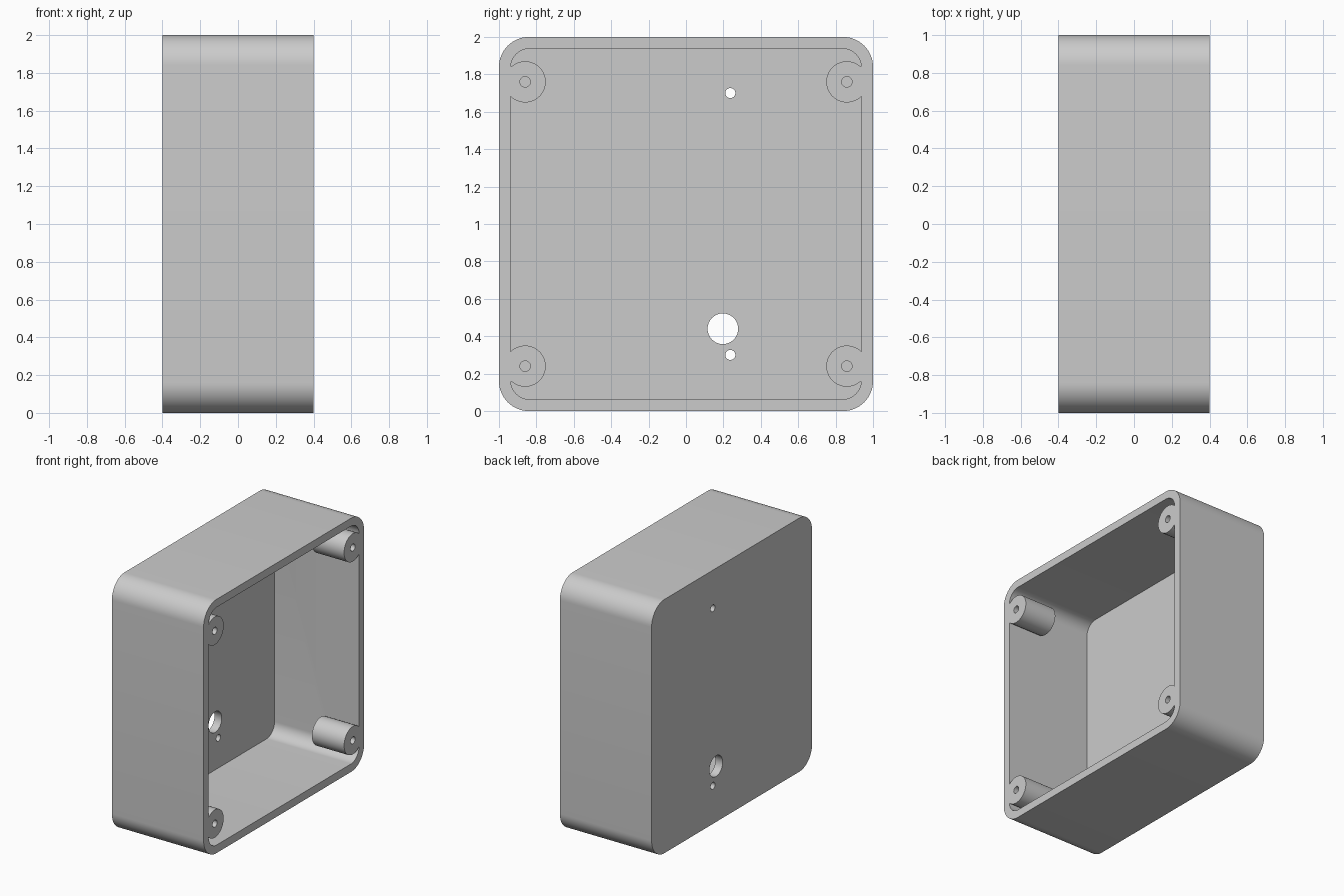
import bpy
import bmesh
import math

cube = bpy.data.objects.get("Cube")
if cube:
    bpy.data.objects.remove(cube, do_unlink=True)

FRONT, BACK = 0.4, -0.4      # open rim and closed panel, along x
WALL = 0.063

grey = bpy.data.materials.new("plain grey")
grey.use_nodes = True
colour = (0.6, 0.6, 0.6, 1)
grey.diffuse_color = colour
grey.node_tree.nodes["Principled BSDF"].inputs["Base Color"].default_value = colour


def prism(name, outline, x0, x1):
    """Extrude a closed (y, z) outline along x from x0 to x1."""
    bm = bmesh.new()
    face = bm.faces.new([bm.verts.new((x0, y, z)) for y, z in outline])
    moved = bmesh.ops.extrude_face_region(bm, geom=[face])["geom"]
    verts = [v for v in moved if isinstance(v, bmesh.types.BMVert)]
    bmesh.ops.translate(bm, verts=verts, vec=(x1 - x0, 0, 0))
    bmesh.ops.recalc_face_normals(bm, faces=bm.faces)
    mesh = bpy.data.meshes.new(name)
    bm.to_mesh(mesh)
    bm.free()
    obj = bpy.data.objects.new(name, mesh)
    bpy.context.collection.objects.link(obj)
    obj.data.materials.append(grey)
    return obj


def arc(y, z, radius, start, sweep, steps):
    angles = [start + sweep * i / steps for i in range(steps + 1)]
    return [(y + radius * math.cos(a), z + radius * math.sin(a)) for a in angles]


def rounded_square(half, radius, steps=16):
    c = half - radius
    points = []
    for i, (sy, sz) in enumerate([(1, 1), (-1, 1), (-1, -1), (1, -1)]):
        points += arc(sy * c, 1 + sz * c, radius, i * math.pi / 2, math.pi / 2, steps)
    return points


def rod(name, y, z, radius, x0, x1, steps=48):
    return prism(name, arc(y, z, radius, 0, math.tau, steps)[:-1], x0, x1)


def cut(target, cutter):
    """Subtract the cutter from the target and discard the cutter."""
    mod = target.modifiers.new("cut", "BOOLEAN")
    mod.operation = "DIFFERENCE"
    mod.solver = "EXACT"
    mod.object = cutter
    bpy.context.view_layer.objects.active = target
    bpy.ops.object.modifier_apply(modifier=mod.name)
    bpy.data.objects.remove(cutter, do_unlink=True)


# Outer box and the hollow inside it
box = prism("enclosure_box", rounded_square(1, 0.16), BACK, FRONT)
cavity = prism("cavity", rounded_square(1 - WALL, 0.10), BACK + WALL, FRONT + 0.1)

# Screw bosses stay solid where they are taken out of the hollow
corners = [(sy * 0.86, 1 + sz * 0.76) for sy in (-1, 1) for sz in (-1, 1)]
boss_back = FRONT - 0.28
for y, z in corners:
    cut(cavity, rod("boss", y, z, 0.11, boss_back, FRONT + 0.2))
cut(box, cavity)

# Screw holes in the bosses
for y, z in corners:
    cut(box, rod("screw_hole", y, z, 0.028, boss_back - 0.02, FRONT + 0.1, 24))

# Cable hole and two small holes through the closed panel
for y, z, radius in [(0.197, 0.44, 0.082), (0.237, 0.30, 0.027), (0.237, 1.70, 0.027)]:
    cut(box, rod("panel_hole", y, z, radius, BACK - 0.1, BACK + WALL + 0.05, 32))

# Smooth the rounded surfaces, keep the rims crisp
bpy.ops.object.select_all(action="DESELECT")
box.select_set(True)
bpy.context.view_layer.objects.active = box
bpy.ops.object.shade_smooth_by_angle(angle=math.radians(30))
